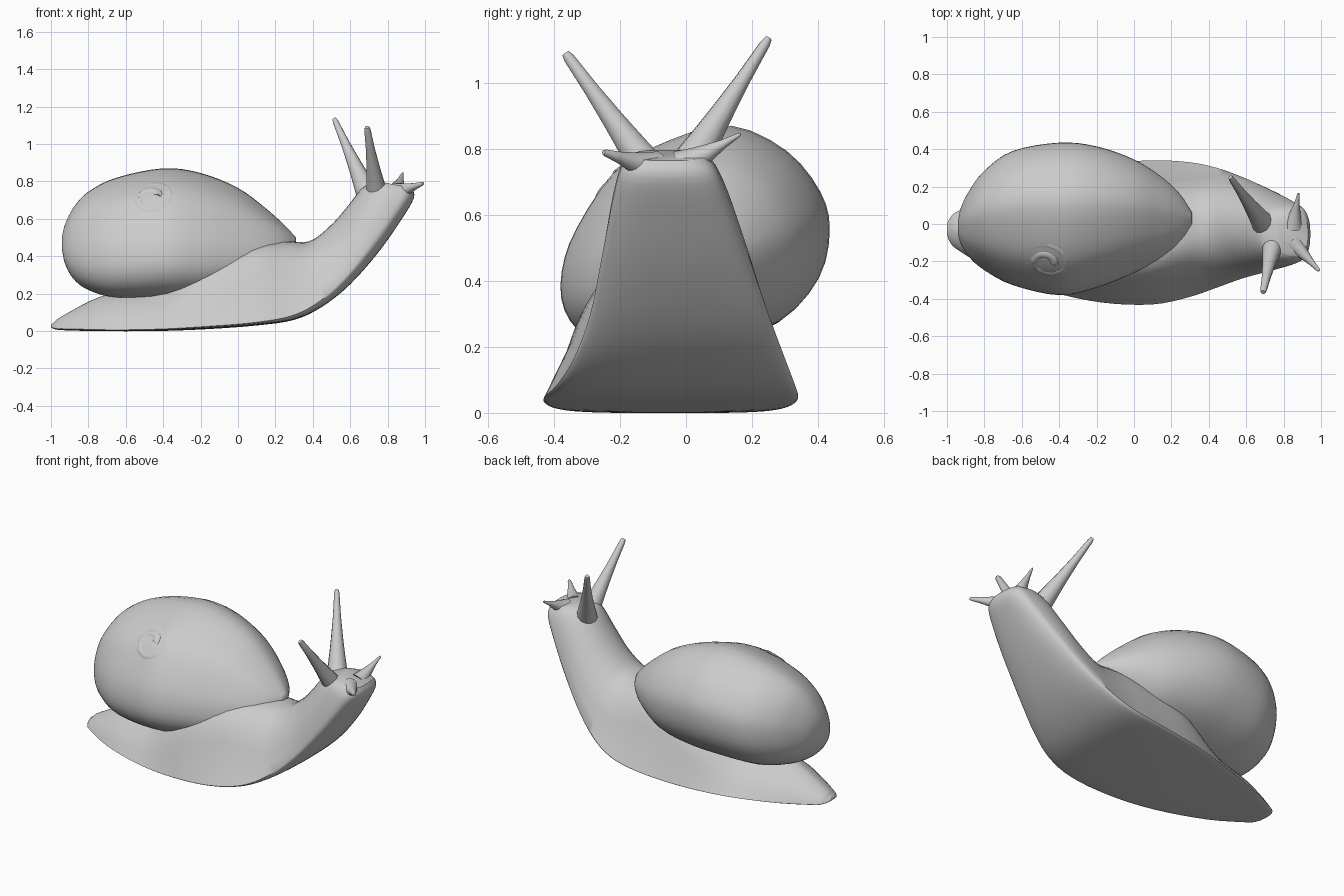
import bpy, math
from math import sin, cos, pi
from mathutils import Vector

if "Cube" in bpy.data.objects:
    bpy.data.objects.remove(bpy.data.objects["Cube"])

grey = bpy.data.materials.new("soft_grey")
grey.use_nodes = True
COLOUR = (0.6, 0.6, 0.6, 1)
grey.diffuse_color = COLOUR
next(n for n in grey.node_tree.nodes if n.type == 'BSDF_PRINCIPLED').inputs["Base Color"].default_value = COLOUR


def spline(rows, steps, closed=False):
    """Smooth interpolation through a list of tuples."""
    n = len(rows)
    pick = (lambda i: rows[i % n]) if closed else (lambda i: rows[max(0, min(n - 1, i))])
    out = []
    for i in range(n if closed else n - 1):
        a, b, c, d = (pick(i + k) for k in (-1, 0, 1, 2))
        for s in range(steps):
            t = s / steps
            out.append([q + 0.5 * t * ((r - p) + t * (2 * p - 5 * q + 4 * r - w + t * (3 * (q - r) + w - p)))
                        for p, q, r, w in zip(a, b, c, d)])
    if not closed:
        out.append(list(rows[-1]))
    return out


def loft(name, rings, angle=50):
    """Skin a list of equal closed rings, cap both ends and smooth."""
    n = len(rings[0])
    verts = [p for ring in rings for p in ring]
    faces = [(i * n + j, i * n + (j + 1) % n, (i + 1) * n + (j + 1) % n, (i + 1) * n + j)
             for i in range(len(rings) - 1) for j in range(n)]
    faces += [tuple(reversed(range(n))), tuple(range(len(verts) - n, len(verts)))]
    mesh = bpy.data.meshes.new(name)
    mesh.from_pydata(verts, [], faces)
    mesh.materials.append(grey)
    obj = bpy.data.objects.new(name, mesh)
    bpy.context.collection.objects.link(obj)
    bpy.ops.object.select_all(action='DESELECT')
    obj.select_set(True)
    bpy.context.view_layer.objects.active = obj
    bpy.ops.object.mode_set(mode='EDIT')
    bpy.ops.mesh.select_all(action='SELECT')
    bpy.ops.mesh.normals_make_consistent(inside=False)
    bpy.ops.object.mode_set(mode='OBJECT')
    bpy.ops.object.shade_smooth_by_angle(angle=math.radians(angle))
    return obj


def tube(name, points, radii, sides=12):
    """Round tube along points with a radius at each."""
    pts = [Vector(p) for p in points]
    rings = []
    for i, (p, r) in enumerate(zip(pts, radii)):
        d = (pts[min(i + 1, len(pts) - 1)] - pts[max(i - 1, 0)]).normalized()
        u = d.cross(Vector((0.3, 1, 0.2))).normalized()
        v = d.cross(u)
        rings.append([p + r * (u * cos(k * 2 * pi / sides) + v * sin(k * 2 * pi / sides))
                      for k in range(sides)])
    return loft(name, rings)


# Body: flat sole, domed back; sole x, z, back x, z, side limits, squareness, taper, edge height
body_rows = [
    (-1, .02, -1, .035, -.055, 0, 2, .1, .2),
    (-.985, .012, -.985, .045, -.095, .03, 1.9, .1, .15),
    (-.94, .005, -.94, .08, -.14, .07, 1.7, .1, .1),
    (-.75, 0, -.72, .19, -.25, .16, 1.6, .1, .04),
    (-.45, 0, -.45, .24, -.36, .26, 1.8, .2, .04),
    (-.17, .01, -.19, .38, -.42, .32, 3.3, .25, .04),
    (.1, .03, .07, .46, -.43, .34, 3.8, .36, .04),
    (.3, .06, .25, .48, -.39, .33, 2.8, .35, .06),
    (.45, .13, .38, .48, -.34, .3, 2.3, .25, .1),
    (.6, .25, .49, .56, -.29, .25, 2.1, .15, .16),
    (.75, .42, .58, .66, -.255, .19, 2.1, .05, .22),
    (.87, .59, .65, .75, -.225, .135, 2.2, 0, .25),
    (.94, .71, .7, .785, -.2, .095, 2.4, 0, .3),
    (.93, .765, .77, .797, -.17, .06, 2.4, 0, .4),
]
rings = []
for bx, bz, tx, tz, y0, y1, e, taper, edge in spline(body_rows, 4):
    ring = []
    for k in range(36):
        s, c = sin(pi * k / 18), cos(pi * k / 18)
        if k <= 18:
            rise = abs(s) ** (2 / e)
            v = edge + (1 - edge) * rise
            u = abs(c) ** (2 / e) * (1 - taper * rise ** .6)
        else:
            v = edge * (1 - abs(s) ** .8)
            u = abs(c) ** .8
        u = math.copysign(u, c)
        ring.append((bx + (tx - bx) * v, (y0 + y1) / 2 + (y1 - y0) / 2 * u, bz + (tz - bz) * v))
    rings.append(ring)
loft("body", rings)

# Shell: lopsided round section scaled along its length; x, side limits, height limits
outline = spline([(.27, 1), (.68, .78), (.93, .42), (1, .08), (.92, -.34), (.63, -.72), (.12, -.95),
                  (-.4, -1), (-.77, -.88), (-.96, -.62), (-.98, -.28), (-.87, .1), (-.58, .6), (-.17, .88)],
                 3, closed=True)
shell_rows = [
    (-.94, -.06, .02, .43, .51),
    (-.925, -.11, .09, .36, .57),
    (-.88, -.18, .18, .28, .66),
    (-.8, -.25, .285, .22, .745),
    (-.65, -.33, .39, .18, .82),
    (-.4, -.385, .435, .18, .87),
    (-.2, -.345, .415, .19, .845),
    (0, -.265, .345, .22, .765),
    (.15, -.185, .25, .3, .655),
    (.25, -.1, .155, .38, .565),
    (.31, 0, .06, .46, .5),
]
shell = loft("shell", [[(x, (y0 + y1) / 2 + (y1 - y0) / 2 * u, (z0 + z1) / 2 + (z1 - z0) / 2 * v)
                        for u, v in outline]
                       for x, y0, y1, z0, z1 in spline(shell_rows, 4)])

# Faint spiral ridge laid on the tip of the shell
bpy.context.view_layer.update()
across = Vector((1, 0, 0))
up = Vector((0, .66, .75))
centre = Vector((-.47, -.22, .73))
path, radii = [], []
for i in range(49):
    t = i / 48
    r, a = .04 + .12 * t, 3.5 * pi * t
    _, spot, normal, _ = shell.closest_point_on_mesh(centre + r * (across * cos(a) + up * sin(a)))
    path.append(spot - normal * (.027 + .01 * t))
    radii.append(.036)
tube("shell_spiral", path, radii, 10)

# Tentacles: flared at the head, thin at the tip
feelers = {
    "left_eye_stalk": ((.7, -.01, .72), (.515, .25, 1.135), .065, .015),
    "right_eye_stalk": ((.745, -.1, .72), (.69, -.365, 1.09), .06, .017),
    "left_feeler": ((.85, -.01, .745), (.88, .165, .845), .055, .006),
    "right_feeler": ((.85, -.1, .74), (.99, -.25, .79), .055, .01),
}
for name, (base, tip, r0, r1) in feelers.items():
    a, b = Vector(base), Vector(tip)
    steps = [0, .1, .2, .3, .45, .7, .96, 1]
    tube(name, [a.lerp(b, t) for t in steps],
         [r1 + (r0 - r1) * (1 - t) ** 1.5 for t in steps[:-1]] + [r1 * .7])
